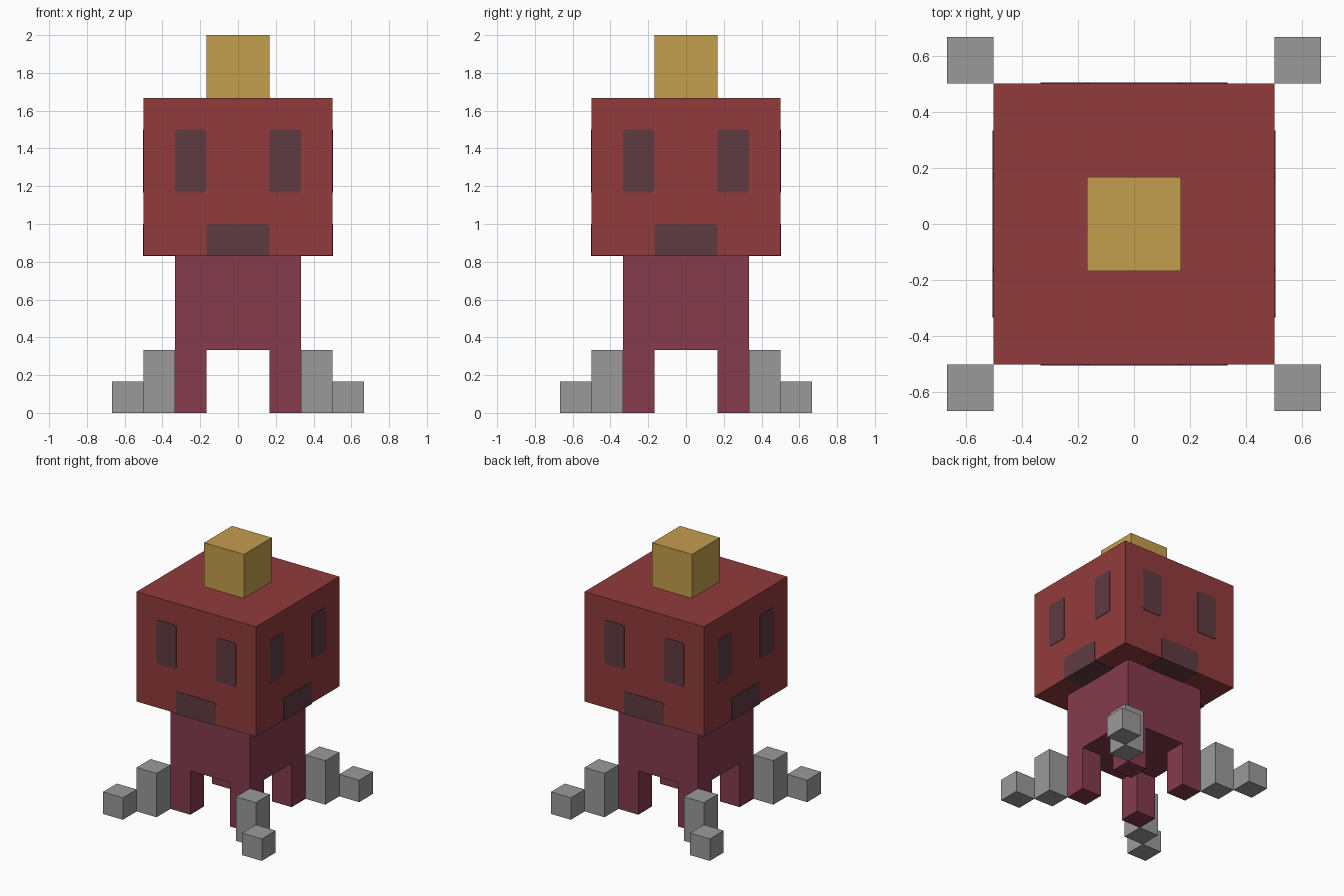
import bpy, bmesh, math
from mathutils import Matrix, Vector

default = bpy.data.objects.get("Cube")
if default:
    bpy.data.objects.remove(default, do_unlink=True)

U = 1 / 6      # grid unit of the blocky design
T = 0.004      # thickness of painted plates


def linear(c):
    c /= 255
    return c / 12.92 if c <= 0.04045 else ((c + 0.055) / 1.055) ** 2.4


def material(name, rgb):
    col = (*[linear(c) for c in rgb], 1)
    m = bpy.data.materials.new(name)
    m.use_nodes = True
    m.diffuse_color = col
    bsdf = m.node_tree.nodes["Principled BSDF"]
    bsdf.inputs["Base Color"].default_value = col
    bsdf.inputs["Roughness"].default_value = 0.9
    return m


RED = material("brick red", (146, 59, 60))
PLUM = material("plum", (133, 59, 77))
GOLD = material("gold", (196, 159, 77))
GREY = material("grey", (154, 154, 154))
DARK = material("dark maroon", (95, 59, 66))


def box(name, lo, hi, mat, turn=0, rounded=None):
    """Box between two corners, turned about z by quarter turns.
    rounded: 'all' or 'top' softens the corners of a front-facing plate."""
    lo, hi = Vector(lo), Vector(hi)
    bm = bmesh.new()
    bmesh.ops.create_cube(bm, size=1)
    bmesh.ops.scale(bm, vec=hi - lo, verts=bm.verts)
    bmesh.ops.translate(bm, vec=(lo + hi) / 2, verts=bm.verts)
    if rounded:
        mid = (lo.z + hi.z) / 2
        edges = [e for e in bm.edges
                 if abs(e.verts[0].co.y - e.verts[1].co.y) > T / 2
                 and (rounded == 'all' or e.verts[0].co.z > mid)]
        bmesh.ops.bevel(bm, geom=edges, offset=0.016, segments=2,
                        profile=0.5, affect='EDGES')
    bmesh.ops.rotate(bm, cent=(0, 0, 0), verts=bm.verts,
                     matrix=Matrix.Rotation(turn * math.pi / 2, 3, 'Z'))
    mesh = bpy.data.meshes.new(name)
    bm.to_mesh(mesh)
    bm.free()
    mesh.materials.append(mat)
    obj = bpy.data.objects.new(name, mesh)
    bpy.context.collection.objects.link(obj)
    return obj


# Central blocks
box("body", (-2*U, -2*U, 2*U), (2*U, 2*U, 5*U), PLUM)
box("head", (-3*U, -3*U, 5*U), (3*U, 3*U, 10*U), RED)
box("top_knob", (-U, -U, 10*U), (U, U, 12*U), GOLD)

# Each side repeats the face; each corner repeats the leg and its stepped posts
for i, (side, corner) in enumerate([("front", "front_left"), ("left", "back_left"),
                                    ("back", "back_right"), ("right", "front_right")]):
    y = -3 * U
    for s, label in ((-1.5, "a"), (1.5, "b")):
        box(f"{side}_eye_{label}", ((s - .5)*U, y - T, 7*U), ((s + .5)*U, y + T, 9*U),
            DARK, i, 'all')
    box(f"{side}_mouth", (-U, y - T, 5*U - T), (U, y + T, 6*U), DARK, i, 'top')
    box(f"{side}_mouth_underside", (-U, y, 5*U - T), (U, -2*U, 5*U + T), DARK, i)

    box(f"{corner}_leg", (U, -2*U, 0), (2*U, -U, 2*U), PLUM, i)
    box(f"{corner}_tall_post", (2*U, -3*U, 0), (3*U, -2*U, 2*U), GREY, i)
    box(f"{corner}_short_post", (3*U, -4*U, 0), (4*U, -3*U, U), GREY, i)
